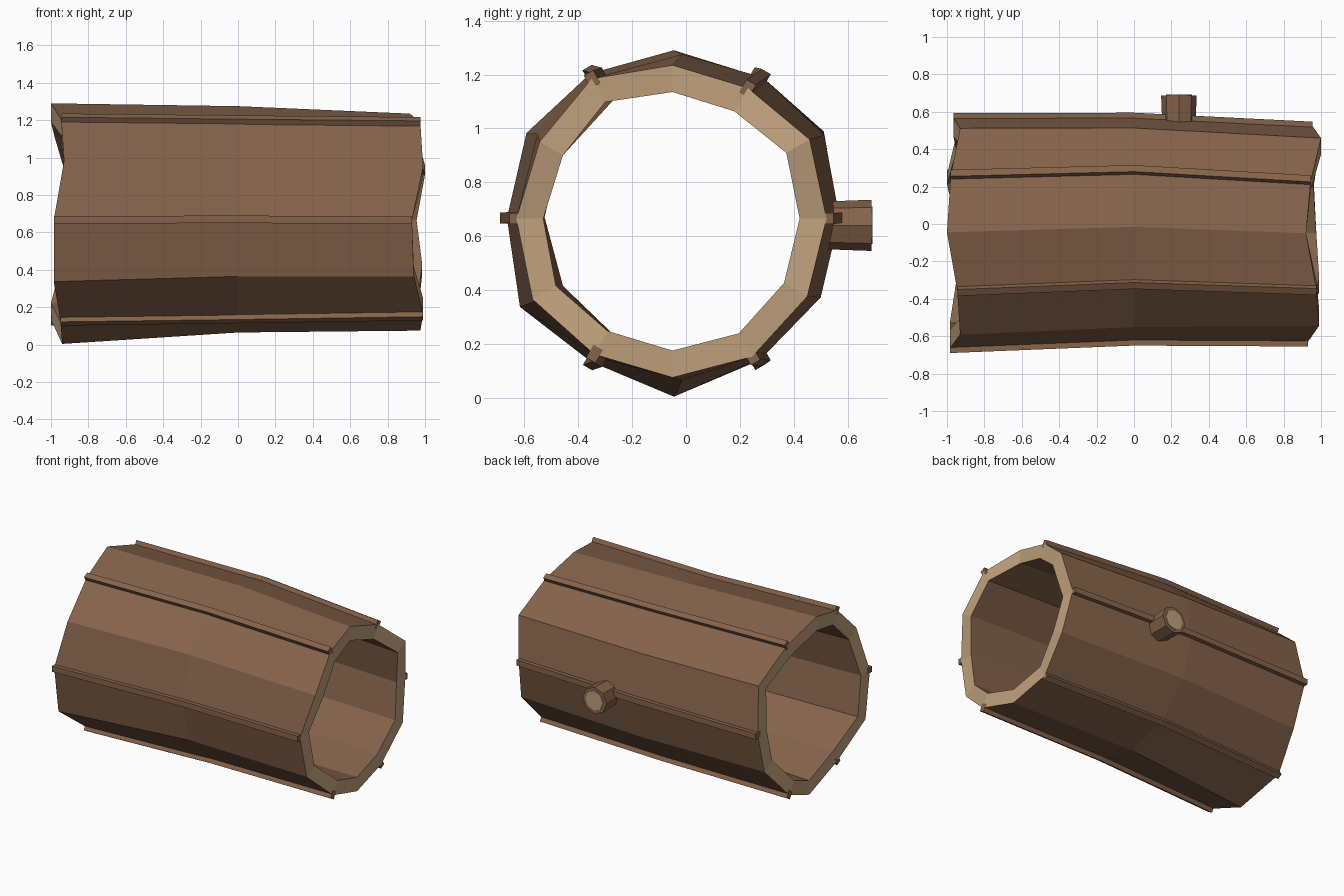
import bpy, bmesh
from math import sin, cos, pi
from mathutils import Vector, Matrix

if "Cube" in bpy.data.objects:
    bpy.data.objects.remove(bpy.data.objects["Cube"])

N = 12


def material(name, rgb):
    m = bpy.data.materials.new(name)
    m.diffuse_color = (*rgb, 1)
    m.use_nodes = True
    m.node_tree.nodes["Principled BSDF"].inputs["Base Color"].default_value = m.diffuse_color
    return m


bark = material("bark", (0.235, 0.125, 0.070))
wood = material("cut_wood", (0.52, 0.35, 0.20))


def finish(name, bm):
    bmesh.ops.recalc_face_normals(bm, faces=bm.faces)
    me = bpy.data.meshes.new(name)
    bm.to_mesh(me)
    bm.free()
    me.materials.append(bark)
    me.materials.append(wood)
    ob = bpy.data.objects.new(name, me)
    bpy.context.collection.objects.link(ob)
    return ob


# Three stations along the log: centre (y, z), x per side, radius per side
STATIONS = [
    ((-0.045, 0.667),
     [-.965, -.93, -.98, -1, -.945, -.93, -.985, -.985, -.95, -.94, -1, -.95],
     [.613, .643, .61, .623, .62, .632, .62, .66, .616, .663, .615, .60]),
    ((-0.015, 0.67),
     [0] * N,
     [.585, .61, .60, .605, .605, .62, .61, .61, .605, .605, .60, .595]),
    ((-0.05, 0.665),
     [.955, 1, .945, .92, .975, .99, .93, .94, .99, .975, .96, .985],
     [.572, .588, .56, .57, .60, .57, .58, .60, .582, .59, .592, .578]),
]


def point(station, i, dr=0.0, side=0.0):
    (cy, cz), xs, rs = station
    a, r = i * 2 * pi / N, rs[i] + dr
    return Vector((xs[i], cy + r * cos(a) - side * sin(a),
                   cz + r * sin(a) + side * cos(a)))


# Hollow trunk: outer and inner walls joined by pale cut ends
bm = bmesh.new()
outer, inner = ([[bm.verts.new(point(s, i, dr)) for i in range(N)]
                 for s in STATIONS] for dr in (0, -0.1))
for i in range(N):
    j = (i + 1) % N
    for wall in (outer, inner):
        for a, b in zip(wall, wall[1:]):
            bm.faces.new((a[i], a[j], b[j], b[i]))
    for k in (0, -1):
        f = bm.faces.new((outer[k][i], outer[k][j], inner[k][j], inner[k][i]))
        f.material_index = 1
finish("hollow_trunk", bm)

# Bark ridges along every second corner
for n, i in enumerate(range(0, N, 2)):
    bm = bmesh.new()
    rings = [[bm.verts.new(point(s, i, dr, w)) for dr, w in
              ((-.03, -.02), (.025, -.02), (.025, .02), (-.03, .02))]
             for s in STATIONS]
    for a, b in zip(rings, rings[1:]):
        for k in range(4):
            m = (k + 1) % 4
            bm.faces.new((a[k], a[m], b[m], b[k]))
    bm.faces.new(rings[0])
    bm.faces.new(rings[-1])
    finish(f"bark_ridge_{n + 1}", bm)

# Branch stub on the back, with a pale cut face
for name, r1, r2, y0, y1 in (("branch_stub", .088, .095, .50, .688),
                             ("branch_cut", .07, .07, .68, .692)):
    bm = bmesh.new()
    bmesh.ops.create_cone(bm, cap_ends=True, segments=8, radius1=r1,
                          radius2=r2, depth=y1 - y0,
                          matrix=Matrix.Translation((.24, (y0 + y1) / 2, .64))
                          @ Matrix.Rotation(-pi / 2, 4, 'X'))
    if name == "branch_cut":
        for f in bm.faces:
            f.material_index = 1
    finish(name, bm)
